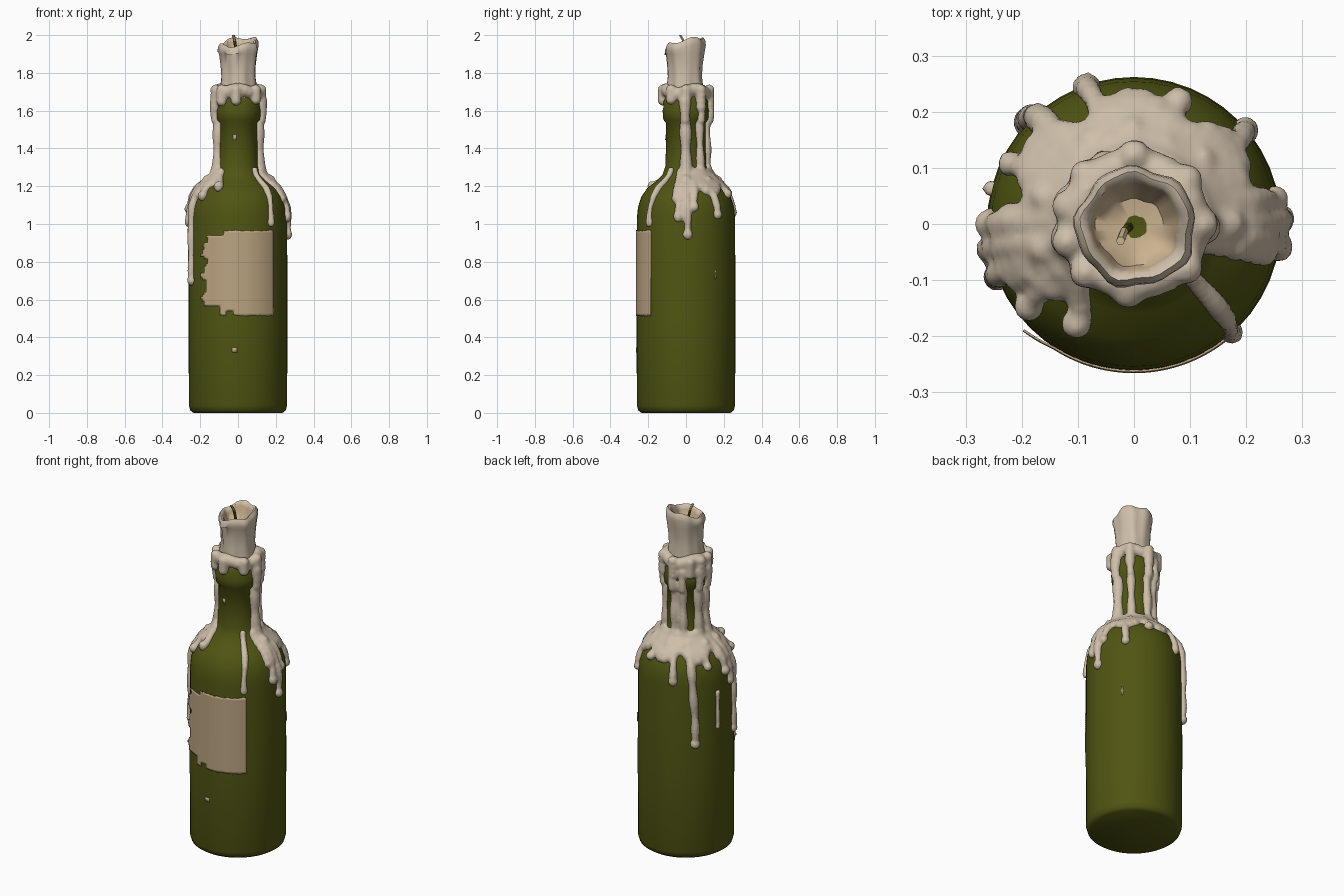
import bpy, bmesh, math, random
from mathutils import Vector

random.seed(4)
if "Cube" in bpy.data.objects:
    bpy.data.objects.remove(bpy.data.objects["Cube"])


def material(name, r, g, b):
    m = bpy.data.materials.new(name)
    m.use_nodes = True
    m.diffuse_color = (r, g, b, 1)
    m.node_tree.nodes["Principled BSDF"].inputs["Base Color"].default_value = (r, g, b, 1)
    return m


GLASS = material("green glass", 0.08, 0.09, 0.006)
WAX = material("cream wax", 0.62, 0.52, 0.40)
PAPER = material("tan paper", 0.50, 0.37, 0.22)
POOL = material("warm wax pool", 0.60, 0.45, 0.28)


def finish(bm, name, *mats):
    me = bpy.data.meshes.new(name)
    bm.to_mesh(me)
    bm.free()
    ob = bpy.data.objects.new(name, me)
    bpy.context.collection.objects.link(ob)
    for m in mats:
        me.materials.append(m)
    bpy.ops.object.select_all(action="DESELECT")
    ob.select_set(True)
    bpy.context.view_layer.objects.active = ob
    bpy.ops.object.shade_smooth_by_angle(angle=math.radians(50))
    return ob


def polar(deg, r, z):
    a = math.radians(deg)
    return Vector((r * math.cos(a), r * math.sin(a), z))


def lathe(profile, sides, shape=polar):
    """Closed surface of revolution; shape() may distort each point."""
    bm = bmesh.new()
    rings = [[bm.verts.new(shape(360 * i / sides, r, z)) for i in range(sides)]
             for r, z in profile]
    for lo, hi in zip(rings, rings[1:]):
        for i in range(sides):
            j = (i + 1) % sides
            bm.faces.new((lo[i], lo[j], hi[j], hi[i]))
    bm.faces.new(rings[0][::-1])
    bm.faces.new(rings[-1])
    bm.normal_update()
    return bm


# Bottle
BOTTLE = [(0.235, 0), (0.252, 0.012), (0.26, 0.04), (0.262, 0.5), (0.26, 1.03),
          (0.254, 1.09), (0.236, 1.145), (0.205, 1.19), (0.16, 1.225), (0.125, 1.26),
          (0.108, 1.31), (0.105, 1.535), (0.12, 1.552), (0.124, 1.60),
          (0.12, 1.615), (0.12, 1.65), (0.108, 1.67)]
finish(lathe(BOTTLE, 48), "bottle", GLASS)


def bottle_radius(z):
    for (r0, z0), (r1, z1) in zip(BOTTLE, BOTTLE[1:]):
        if z0 <= z <= z1:
            return r0 + (r1 - r0) * (z - z0) / (z1 - z0)
    return BOTTLE[-1][0]


# Candle: hollow top, uneven rim, rippled sides
def candle_shape(a, r, z):
    t = math.radians(a)
    ripple = 1 + 0.035 * math.sin(5 * t + 9 * z) + 0.025 * math.sin(9 * t)
    if z > 1.9:
        z += 0.022 * math.sin(t + 0.5) + 0.008 * math.sin(4 * t)
    return polar(a, r * ripple, z) + Vector((0.003, -0.005, 0))


CANDLE = [(0.1, 1.63), (0.098, 1.72), (0.09, 1.78), (0.093, 1.84), (0.1, 1.9),
          (0.107, 1.925), (0.105, 1.95), (0.095, 1.965), (0.084, 1.96),
          (0.077, 1.94), (0.07, 1.905), (0.05, 1.885), (0.02, 1.88)]
bm = lathe(CANDLE, 40, candle_shape)
for f in bm.faces:
    c = f.calc_center_median()
    inside = math.hypot(c.x, c.y + 0.005) < 0.08
    f.material_index = 1 if inside and f.normal.z >= 0 and c.z > 1.8 else 0
bm.faces.ensure_lookup_table()
bm.faces[-1].material_index = 2
finish(bm, "candle", WAX, POOL, GLASS)

# Wick: bent tube, dark at the foot and pale at the tip
bm = bmesh.new()
path = [(-0.008, -0.005, 1.87), (-0.012, -0.008, 1.93), (-0.018, -0.014, 1.97),
        (-0.024, -0.03, 2.0)]
rings = [[bm.verts.new(Vector(p) + polar(60 * i, 0.008, 0)) for i in range(6)] for p in path]
for k, (lo, hi) in enumerate(zip(rings, rings[1:])):
    for i in range(6):
        j = (i + 1) % 6
        bm.faces.new((lo[i], lo[j], hi[j], hi[i])).material_index = int(k == 2)
bm.faces.new(rings[-1]).material_index = 1
finish(bm, "wick", GLASS, POOL)

# Melted wax: overlapping copies of one ball, fused into one skin
ball = bmesh.new()
bmesh.ops.create_icosphere(ball, subdivisions=2, radius=1)
BALL_POINTS = [v.co.copy() for v in ball.verts]
BALL_FACES = [[v.index for v in f.verts] for f in ball.faces]
ball.free()
bm = bmesh.new()


def blob(p, r):
    verts = [bm.verts.new(p + r * co) for co in BALL_POINTS]
    for face in BALL_FACES:
        bm.faces.new([verts[i] for i in face])


def drip(a0, a1, top, end, w, taper=0.8):
    """Run of wax down the bottle from angle a0 to a1, with a fat end."""
    n = int((top - end) / 0.014)
    for i in range(n + 1):
        t = i / n
        z = top + (end - top) * t
        a = a0 + (a1 - a0) * min(1, 1.3 * t)
        r = w * (1 - (1 - taper) * t) * (1 + 0.12 * math.sin(z * 37 + a0))
        blob(polar(a, bottle_radius(z) + 0.1 * w, z), r)
    blob(polar(a1, bottle_radius(end), end + 0.01), w * 1.1)


# Collar around the candle foot, with lobes over the lip
for a in range(0, 360, 12):
    blob(polar(a, 0.102, 1.70 + 0.012 * math.sin(math.radians(3 * a))), 0.036)
for a, low in ((0, 1.64), (40, 1.62), (90, 1.63), (135, 1.64), (165, 1.62), (195, 1.62),
               (225, 1.65), (265, 1.655), (320, 1.66)):
    for k in range(4):
        blob(polar(a, 0.122, 1.71 + (low - 1.71) * k / 3), 0.03)

# Runs down the neck
for a, w in ((-3, 0.03), (40, 0.023), (88, 0.024), (115, 0.023), (160, 0.026), (192, 0.028)):
    drip(a, a + 3, 1.68, 1.22, w, 1.05)

# Coat on the shoulder, ragged along its lower edge
for a in range(-12, 225, 7):
    low = 1.185 + 0.022 * math.sin(math.radians(a * 7))
    if 172 < a < 212 or -14 < a < 14:
        low -= 0.03
    for k in range(7):
        z = 1.27 + (low - 1.27) * k / 6
        blob(polar(a, bottle_radius(z) - 0.006, z), 0.029)

# Runs over the shoulder and down the body
for run in ((-42, -48, 1.285, 1.0, 0.021), (-5, -9, 1.24, 1.03, 0.026),
            (0, 2, 1.24, 0.935, 0.026), (14, 10, 1.24, 1.08, 0.024),
            (36, 40, 1.24, 1.04, 0.024), (68, 70, 1.24, 1.15, 0.025),
            (106, 109, 1.24, 1.05, 0.025), (130, 136, 1.24, 0.68, 0.027),
            (152, 154, 1.24, 1.12, 0.023), (166, 166, 0.97, 0.76, 0.016),
            (178, 180, 1.24, 1.07, 0.027), (190, 190, 1.24, 1.0, 0.025),
            (200, 201, 1.24, 0.69, 0.025), (212, 218, 1.24, 1.14, 0.026),
            (222, 240, 1.26, 1.19, 0.026)):
    drip(*run)
wax = finish(bm, "melted_wax", WAX)
fuse = wax.modifiers.new("fuse", "REMESH")
fuse.mode = "VOXEL"
fuse.voxel_size = 0.009
fuse.use_smooth_shade = True
soften = wax.modifiers.new("soften", "SMOOTH")
soften.factor = 0.5
soften.iterations = 3


# Paper plates wrapped on the glass
def plate(name, a0, a1, z0, z1, cols, rows, keep=lambda u, v: True, curl=0.0):
    bm = bmesh.new()
    grid = []
    for i in range(cols + 1):
        u = i / cols
        column = []
        for j in range(rows + 1):
            z = z0 + (z1 - z0) * j / rows
            r = bottle_radius(z) + 0.004 + curl * max(0, 1 - 7 * u)
            edge = random.uniform(-0.004, 0.004) if j in (0, rows) and cols > 2 else 0
            column.append(bm.verts.new(polar(a0 + (a1 - a0) * u, r, z + edge)))
        grid.append(column)
    for i in range(cols):
        for j in range(rows):
            if keep((i + 0.5) / cols, (j + 0.5) / rows):
                bm.faces.new((grid[i][j], grid[i + 1][j], grid[i + 1][j + 1], grid[i][j + 1]))
    loose = [v for v in bm.verts if not v.link_faces]
    bmesh.ops.delete(bm, geom=loose, context="VERTS")
    ob = finish(bm, name, PAPER)
    ob.modifiers.new("thickness", "SOLIDIFY").thickness = 0.004


def torn(u, v):
    """Keep rule: ragged left side, torn corners and a nick in the bottom."""
    left = 0.05 + 0.035 * math.sin(v * 23) + 0.02 * math.sin(v * 51)
    if v < 0.1:
        left = 0.27
    if v > 0.95 and u < 0.33:
        return False
    if v < 0.06 and 0.36 < u < 0.46:
        return False
    return u > left


plate("label", 224, 315, 0.515, 0.965, 40, 36, torn, 0.01)
plate("lower_paper_scrap", 263, 269, 0.32, 0.345, 2, 1)
plate("neck_paper_scrap", 256, 266, 1.445, 1.475, 2, 1)
plate("side_paper_scrap", 35, 37, 0.71, 0.76, 1, 1)
